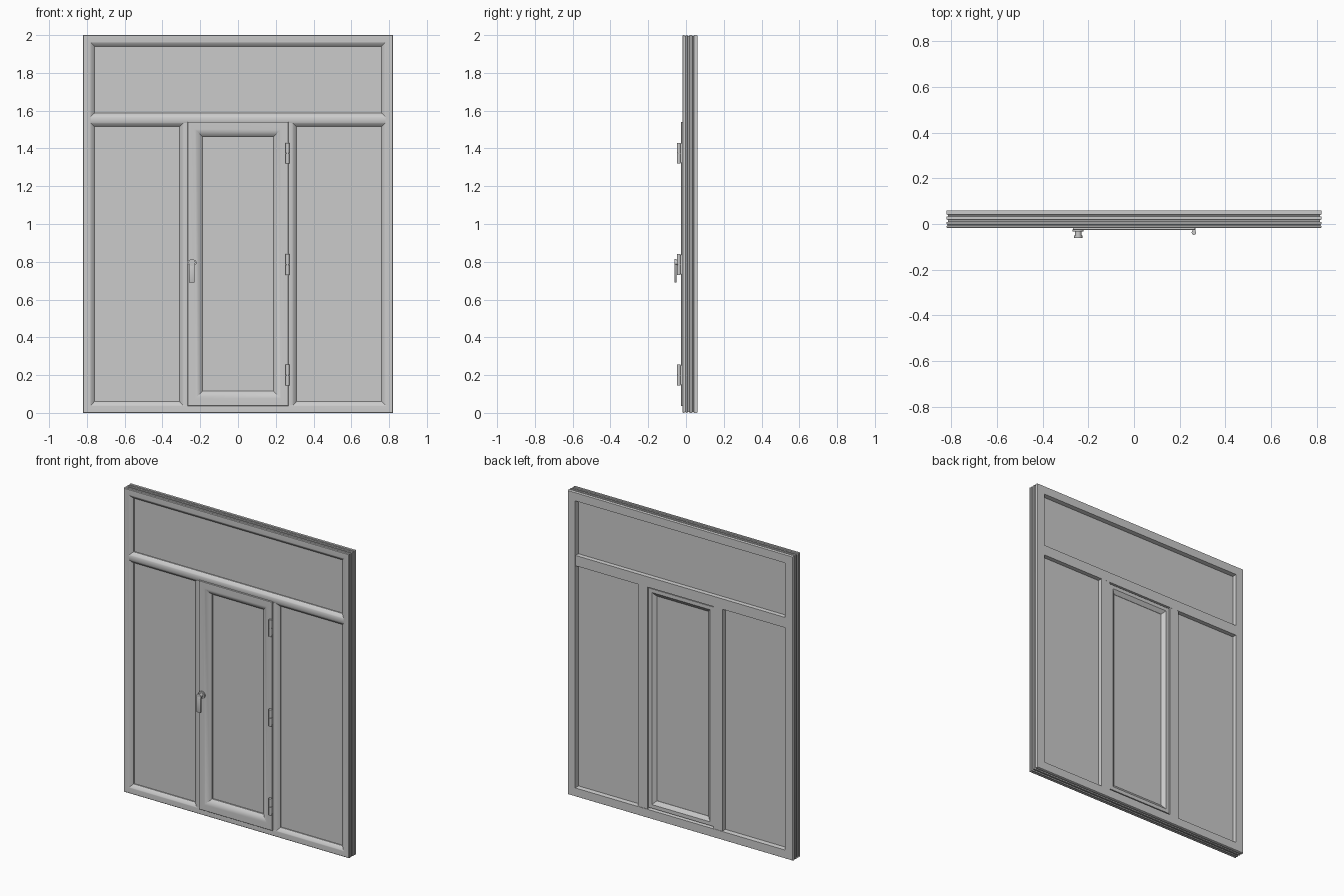
import bpy, bmesh
from math import radians
from mathutils import Matrix

if "Cube" in bpy.data.objects:
    bpy.data.objects.remove(bpy.data.objects["Cube"])


def finish(bm, name, smooth=True):
    bmesh.ops.recalc_face_normals(bm, faces=bm.faces[:])
    me = bpy.data.meshes.new(name)
    bm.to_mesh(me)
    bm.free()
    ob = bpy.data.objects.new(name, me)
    bpy.context.collection.objects.link(ob)
    if smooth:
        bpy.ops.object.select_all(action='DESELECT')
        ob.select_set(True)
        bpy.context.view_layer.objects.active = ob
        bpy.ops.object.shade_smooth_by_angle(angle=radians(30))
    return ob


def mitred_frame(name, x0, x1, z0, z1, profile):
    """Sweep an (inset, y) profile around a rectangle with mitred corners."""
    bm = bmesh.new()
    rings = []
    for cx, cz, sx, sz in ((x0, z0, 1, 1), (x1, z0, -1, 1), (x1, z1, -1, -1), (x0, z1, 1, -1)):
        rings.append([bm.verts.new((cx + sx * d, y, cz + sz * d)) for d, y in profile])
    n = len(profile)
    for i in range(4):
        a, b = rings[i], rings[(i + 1) % 4]
        for j in range(n):
            k = (j + 1) % n
            bm.faces.new((a[j], a[k], b[k], b[j]))
    return finish(bm, name)


def bar(name, profile, a, b, centre, horizontal):
    """Extrude an (offset, y) profile from a to b along x or z."""
    bm = bmesh.new()

    def ring(t):
        return [bm.verts.new((t, y, centre + u) if horizontal else (centre + u, y, t))
                for u, y in profile]
    r, s = ring(a), ring(b)
    n = len(profile)
    for j in range(n):
        k = (j + 1) % n
        bm.faces.new((r[j], r[k], s[k], s[j]))
    bm.faces.new(r)
    bm.faces.new(s)
    return finish(bm, name)


def box(name, x0, x1, y0, y1, z0, z1, bevel=0):
    bm = bmesh.new()
    m = Matrix.Translation(((x0 + x1) / 2, (y0 + y1) / 2, (z0 + z1) / 2)) @ \
        Matrix.Diagonal((x1 - x0, y1 - y0, z1 - z0, 1))
    bmesh.ops.create_cube(bm, size=1, matrix=m)
    if bevel:
        bmesh.ops.bevel(bm, geom=bm.edges[:], offset=bevel, segments=2, profile=0.5, affect='EDGES')
    return finish(bm, name, bool(bevel))


def cylinder(name, loc, r, depth, along_y=False):
    bm = bmesh.new()
    m = Matrix.Translation(loc)
    if along_y:
        m = m @ Matrix.Rotation(radians(90), 4, 'X')
    bmesh.ops.create_cone(bm, cap_ends=True, segments=20, radius1=r, radius2=r, depth=depth, matrix=m)
    return finish(bm, name)


# Outer frame with grooved outside edge and sloped glazing edge
frame_profile = [
    (0.003, -0.018), (0.036, -0.018), (0.041, -0.016), (0.055, -0.004), (0.06, 0.001),
    (0.06, 0.045), (0.056, 0.06), (0.002, 0.06), (0, 0.057),
    (0, 0.042), (0.006, 0.040), (0.006, 0.034), (0, 0.032),
    (0, 0.020), (0.006, 0.018), (0.006, 0.010), (0, 0.008),
    (0, 0.000), (0.004, -0.002), (0.004, -0.007), (0, -0.009), (0, -0.015)]
mitred_frame("outer_frame", -0.82, 0.82, 0, 2, frame_profile)

# Transom and two mullions
bar_profile = [
    (-0.036, 0.001), (-0.031, -0.005), (-0.019, -0.015), (-0.014, -0.0175),
    (0.014, -0.0175), (0.019, -0.015), (0.031, -0.005), (0.036, 0.001),
    (0.036, 0.045), (0.034, 0.0585), (-0.034, 0.0585), (-0.036, 0.045)]
bar("transom", bar_profile, -0.781, 0.781, 1.551, True)
mullion_profile = [(u, min(y, 0.058)) for u, y in bar_profile]
for side, s in (("left", -1), ("right", 1)):
    bar("mullion_" + side, mullion_profile, 0.04, 1.535, s * 0.273, False)

# Opening sash: front lip overlaps the frame, body sits inside the opening
sash_profile = [
    (0.0, -0.024), (0.002, -0.026), (0.040, -0.026), (0.048, -0.0245), (0.070, -0.010),
    (0.079, -0.001), (0.079, 0.034), (0.072, 0.040), (0.055, 0.052), (0.031, 0.052),
    (0.031, -0.0185), (0.0, -0.0185)]
mitred_frame("sash", -0.267, 0.267, 0.036, 1.541, sash_profile)

# Glass panes, slightly let into the surrounding profiles
for name, x0, x1, z0, z1 in (("glass_top", -0.77, 0.77, 1.575, 1.95),
                             ("glass_left", -0.77, -0.30, 0.05, 1.525),
                             ("glass_right", 0.30, 0.77, 0.05, 1.525),
                             ("glass_sash", -0.20, 0.20, 0.10, 1.475)):
    box(name, x0, x1, 0.008, 0.032, z0, z1)

# Hinges: knuckles in two halves with a mounting leaf
for i, z in enumerate((0.2, 0.785, 1.375)):
    for half, dz in (("lower", -0.028), ("upper", 0.028)):
        cylinder(f"hinge_{i}_{half}", (0.262, -0.038, z + dz), 0.0098, 0.054)
    cylinder(f"hinge_{i}_pin", (0.262, -0.038, z), 0.006, 0.108)
    box(f"hinge_{i}_leaf", 0.256, 0.268, -0.036, -0.017, z - 0.05, z + 0.05)

# Handle: rosette, neck and hanging lever
cylinder("handle_rosette", (-0.244, -0.029, 0.796), 0.024, 0.008, True)
cylinder("handle_neck", (-0.244, -0.042, 0.796), 0.014, 0.026, True)
cylinder("handle_head", (-0.244, -0.056, 0.796), 0.018, 0.012, True)
box("handle_lever", -0.259, -0.229, -0.062, -0.051, 0.69, 0.797, 0.003)
